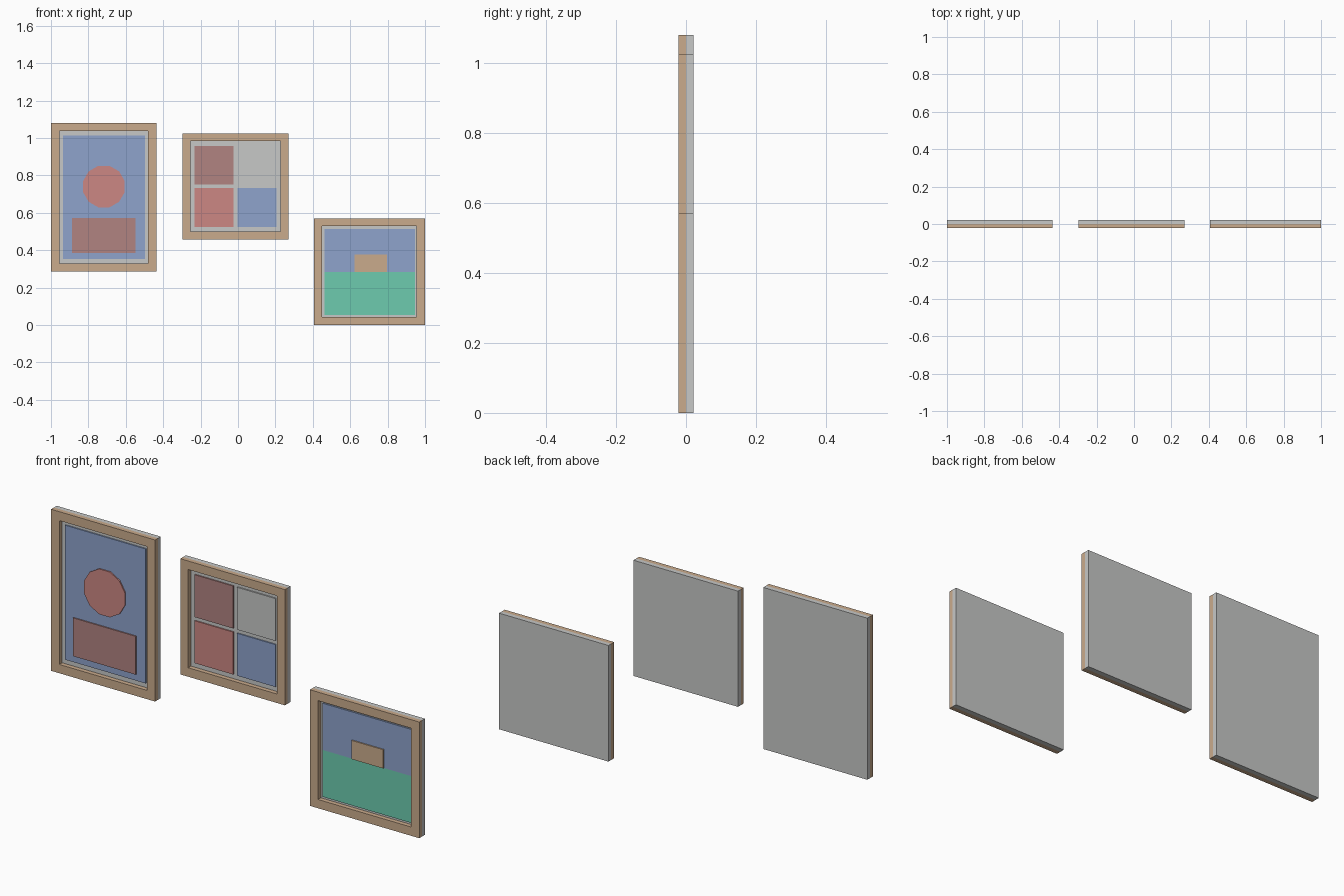
import bpy, bmesh, math

if "Cube" in bpy.data.objects:
    bpy.data.objects.remove(bpy.data.objects["Cube"])


def material(name, rgb):
    # sRGB 0-255 to linear flat colour
    lin = [((c / 255 + 0.055) / 1.055) ** 2.4 for c in rgb]
    m = bpy.data.materials.new(name)
    m.diffuse_color = (*lin, 1)
    m.use_nodes = True
    m.node_tree.nodes["Principled BSDF"].inputs["Base Color"].default_value = m.diffuse_color
    return m


WOOD = material("tan wood", (202, 171, 140))
GREY = material("light grey", (199, 200, 199))
BLUE = material("soft blue", (142, 163, 204))
CORAL = material("coral red", (204, 135, 131))
ROSE = material("dusty rose", (177, 131, 129))
GREEN = material("mint green", (109, 203, 175))

FRONT, MID, BACK = -0.022, 0.0, 0.022   # frame face, board face, back
PLATE = 0.006                           # artwork plate thickness


def finish(name, bm, mat):
    bmesh.ops.recalc_face_normals(bm, faces=bm.faces)
    me = bpy.data.meshes.new(name)
    bm.to_mesh(me)
    bm.free()
    me.materials.append(mat)
    bpy.context.collection.objects.link(bpy.data.objects.new(name, me))


def corners(rect):
    x0, x1, z0, z1 = rect
    return [(x0, z0), (x1, z0), (x1, z1), (x0, z1)]


def prism(name, outline, y0, y1, mat):
    # extrude an outline in x, z from y0 to y1
    bm = bmesh.new()
    face = bm.faces.new([bm.verts.new((x, y0, z)) for x, z in outline])
    ext = bmesh.ops.extrude_face_region(bm, geom=[face])["geom"]
    for v in ext:
        if isinstance(v, bmesh.types.BMVert):
            v.co.y = y1
    finish(name, bm, mat)


def plate(name, rect, mat, layer=0):
    y = MID - layer * PLATE
    prism(name, corners(rect), y, y - PLATE, mat)


def frame(name, outer, inner):
    # mitred wooden border in front of a full-size backing board
    bm = bmesh.new()
    loops = [[bm.verts.new((x, y, z)) for x, z in corners(r)]
             for r, y in ((outer, MID), (outer, FRONT), (inner, FRONT), (inner, MID))]
    for a in range(4):
        for i in range(4):
            j, b = (i + 1) % 4, (a + 1) % 4
            bm.faces.new((loops[a][i], loops[a][j], loops[b][j], loops[b][i]))
    finish(name + "_frame", bm, WOOD)
    prism(name + "_backing_board", corners(outer), MID, BACK, GREY)


# Tall picture: blue sheet with disc and block
frame("tall", (-1.0, -0.435, 0.287, 1.08), (-0.955, -0.48, 0.33, 1.036))
plate("tall_blue_sheet", (-0.936, -0.498, 0.353, 1.013), BLUE)
disc = [(-0.717 + 0.115 * math.cos(math.radians(15 + 30 * i)),
         0.74 + 0.115 * math.sin(math.radians(15 + 30 * i))) for i in range(12)]
prism("tall_disc", disc, MID - PLATE, MID - 2 * PLATE, CORAL)
plate("tall_block", (-0.888, -0.547, 0.385, 0.573), ROSE, 1)

# Square picture: four colour panels
frame("square", (-0.298, 0.27, 0.457, 1.025), (-0.255, 0.226, 0.501, 0.983))
for i, mat in enumerate((CORAL, BLUE, ROSE, GREY)):
    x = -0.232 + 0.23 * (i % 2)
    z = 0.524 + 0.226 * (i // 2)
    plate("square_panel_%d" % (i + 1), (x, x + 0.209, z, z + 0.208), mat)

# Wide picture: sky, field and small house block
frame("wide", (0.406, 1.0, 0.0, 0.57), (0.45, 0.955, 0.043, 0.528))
plate("wide_sky", (0.462, 0.945, 0.284, 0.513), BLUE)
plate("wide_field", (0.462, 0.945, 0.054, 0.284), GREEN)
plate("wide_house", (0.624, 0.797, 0.284, 0.376), WOOD, 1)
